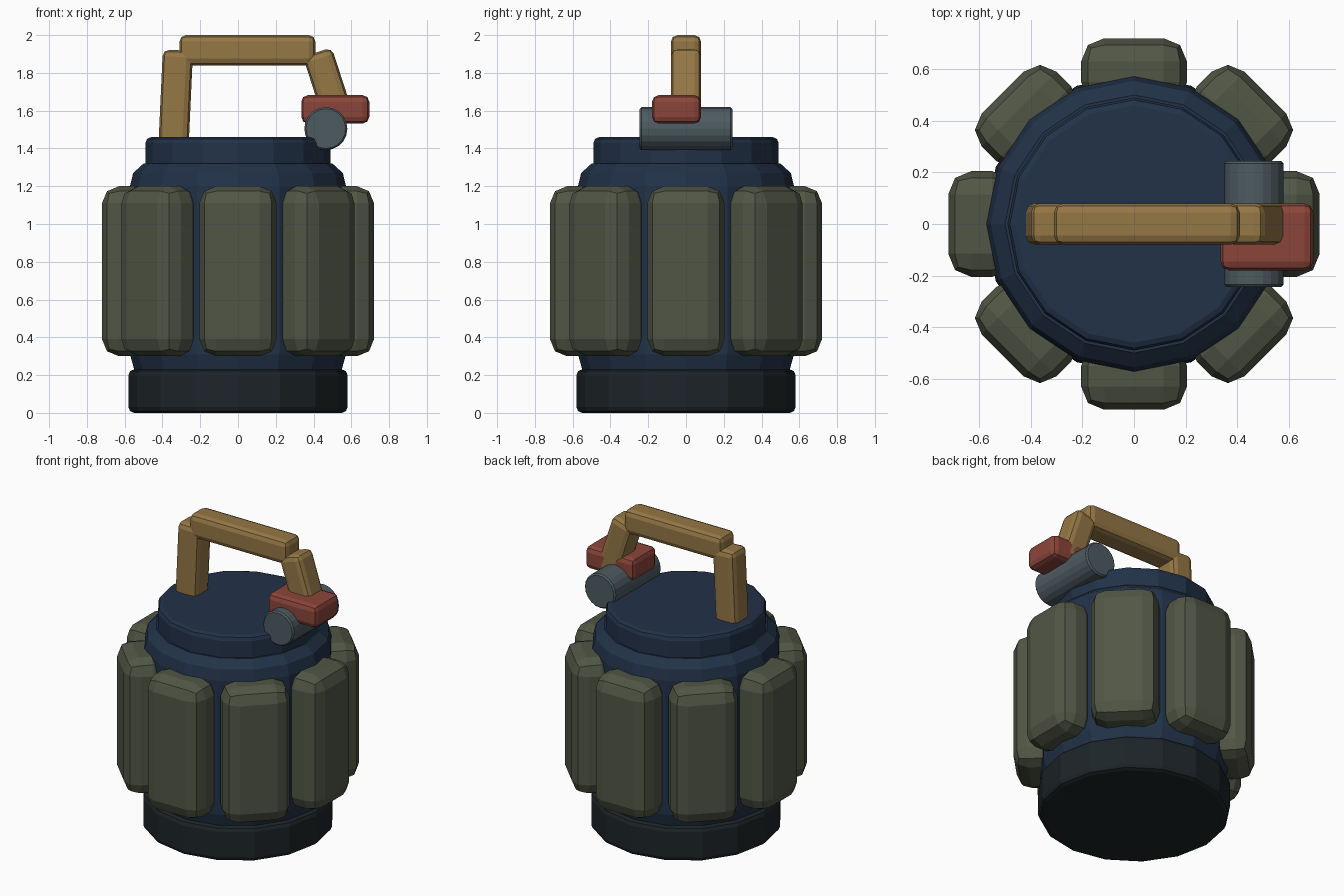
import bpy, bmesh, math
from mathutils import Vector, Matrix

if "Cube" in bpy.data.objects:
    bpy.data.objects.remove(bpy.data.objects["Cube"])


def material(name, rgb):
    m = bpy.data.materials.new(name)
    m.diffuse_color = (*rgb, 1)
    m.use_nodes = True
    m.node_tree.nodes["Principled BSDF"].inputs["Base Color"].default_value = m.diffuse_color
    return m


NAVY = material("navy", (0.016, 0.032, 0.066))
BLACK = material("black", (0.012, 0.018, 0.021))
OLIVE = material("olive", (0.082, 0.094, 0.060))
TAN = material("tan", (0.30, 0.185, 0.06))
RED = material("red", (0.26, 0.06, 0.042))
STEEL = material("steel", (0.075, 0.105, 0.12))


def finish(name, bm, mat, matrix=Matrix()):
    bmesh.ops.recalc_face_normals(bm, faces=bm.faces)
    me = bpy.data.meshes.new(name)
    bm.to_mesh(me)
    bm.free()
    me.materials.append(mat)
    ob = bpy.data.objects.new(name, me)
    ob.matrix_world = matrix
    bpy.context.collection.objects.link(ob)
    return ob


def lathe(name, profile, mat, sides=16, matrix=Matrix()):
    """Capped solid of revolution from (radius, z) pairs."""
    bm = bmesh.new()
    rings = [[bm.verts.new((r * math.cos(math.tau * i / sides),
                            r * math.sin(math.tau * i / sides), z))
              for i in range(sides)] for r, z in profile]
    for a, b in zip(rings, rings[1:]):
        for i in range(sides):
            j = (i + 1) % sides
            bm.faces.new((a[i], a[j], b[j], b[i]))
    bm.faces.new(rings[0])
    bm.faces.new(rings[-1])
    return finish(name, bm, mat, matrix)


def block(name, size, mat, matrix, bevel, segments=2):
    """Rounded box."""
    bm = bmesh.new()
    bmesh.ops.create_cube(bm, size=1)
    bmesh.ops.scale(bm, vec=size, verts=bm.verts)
    bmesh.ops.bevel(bm, geom=bm.edges[:], offset=bevel, segments=segments,
                    profile=0.5, affect='EDGES')
    return finish(name, bm, mat, matrix)


def bar(name, start, end):
    """Square handle tube between two (x, z) points."""
    a, b = Vector((start[0], 0, start[1])), Vector((end[0], 0, end[1]))
    d = b - a
    turn = Matrix.Rotation(math.atan2(d.x, d.z), 4, 'Y')
    return block(name, (0.16, 0.16, d.length), TAN,
                 Matrix.Translation((a + b) / 2) @ turn, 0.035)


# Barrel: foot, body and lid
lathe("base", [(0.55, 0), (0.571, 0.009), (0.58, 0.03), (0.58, 0.2),
               (0.571, 0.221), (0.55, 0.23)], BLACK)
lathe("body", [(0.50, 0.16), (0.548, 0.225), (0.572, 0.31), (0.572, 1.20),
               (0.555, 1.27), (0.50, 1.32)], NAVY)
lathe("lid", [(0.49, 1.28), (0.49, 1.43), (0.481, 1.451), (0.46, 1.46)], NAVY)

# Ring of padded pouches
for i in range(8):
    turn = Matrix.Rotation(math.tau * i / 8, 4, 'Z')
    block(f"pad_{i + 1}", (0.26, 0.41, 0.9), OLIVE,
          turn @ Matrix.Translation((0.59, 0, 0.75)), 0.09)

# Bent carrying handle
bar("handle_left_post", (-0.342, 1.40), (-0.318, 1.92))
bar("handle_grip", (-0.31, 1.92), (0.41, 1.92))
bar("handle_right_post", (0.54, 1.54), (0.42, 1.91))

# Lever and pivot at the right end of the handle
block("lever", (0.36, 0.26, 0.15), RED,
      Matrix.Translation((0.515, -0.05, 1.607)), 0.035)
lathe("pivot", [(0.105, -0.245), (0.114, -0.235), (0.114, 0.235), (0.105, 0.245)],
      STEEL, 20,
      Matrix.Translation((0.465, 0, 1.505)) @ Matrix.Rotation(math.pi / 2, 4, 'X'))
